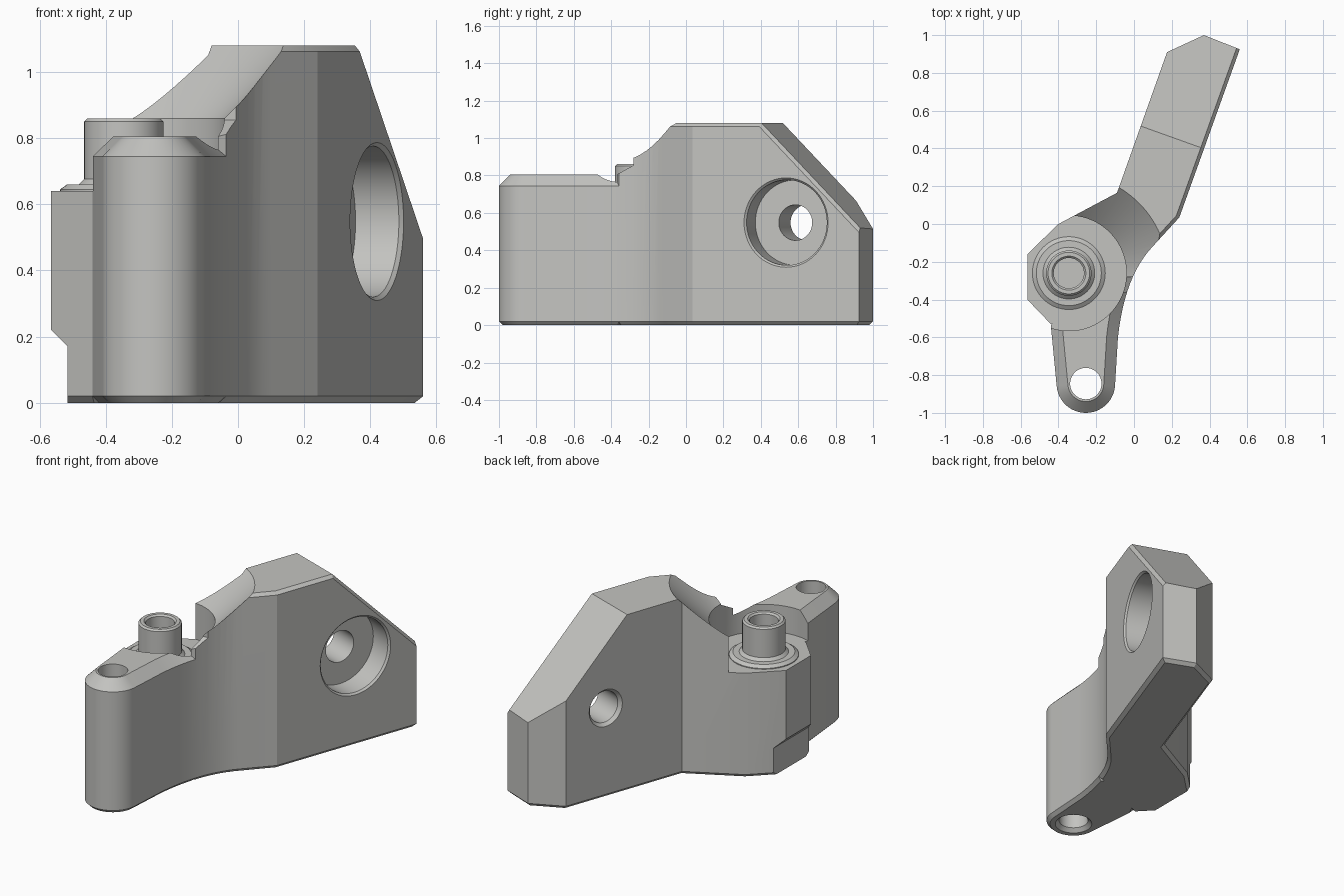
import bpy, bmesh, math
from mathutils import Matrix, Vector

if "Cube" in bpy.data.objects:
    bpy.data.objects.remove(bpy.data.objects["Cube"])

metal = bpy.data.materials.new("light_grey")
metal.diffuse_color = (0.55, 0.55, 0.53, 1)
metal.use_nodes = True
metal.node_tree.nodes["Principled BSDF"].inputs["Base Color"].default_value = metal.diffuse_color

# Direction along the slanted arm, and the normal of its wide side
ANG = math.radians(19.7)
D = Vector((math.sin(ANG), math.cos(ANG), 0))
N = Vector((math.cos(ANG), -math.sin(ANG), 0))
Z = Vector((0, 0, 1))
HUB = Vector((-0.345, -0.26, 0))
PIN = Vector((-0.255, -0.845, 0))


def frame(x, y, z, o=Vector((0, 0, 0))):
    m = Matrix((x, y, z)).transposed().to_4x4()
    m.translation = o
    return m


def inset(pts, w):
    # move every side of a counter-clockwise outline inwards by w
    out = []
    for i, p in enumerate(pts):
        p = Vector(p)
        a = (p - Vector(pts[i - 1])).normalized()
        b = (Vector(pts[(i + 1) % len(pts)]) - p).normalized()
        na, nb = Vector((-a.y, a.x)), Vector((-b.y, b.x))
        out.append(p + (na + nb) * (w / (1 + na.dot(nb))))
    return out


def loft(name, rings, matrix):
    bm = bmesh.new()
    vs = [[bm.verts.new(matrix @ Vector(p)) for p in r] for r in rings]
    n = len(vs[0])
    for a, b in zip(vs, vs[1:]):
        for i in range(n):
            j = (i + 1) % n
            bm.faces.new((a[i], a[j], b[j], b[i]))
    bm.faces.new(vs[0][::-1])
    bm.faces.new(vs[-1])
    bmesh.ops.recalc_face_normals(bm, faces=bm.faces)
    me = bpy.data.meshes.new(name)
    bm.to_mesh(me)
    bm.free()
    me.materials.append(metal)
    ob = bpy.data.objects.new(name, me)
    bpy.context.collection.objects.link(ob)
    return ob


def prism(name, pts, levels, matrix=Matrix()):
    return loft(name, [[(p[0], p[1], z) for p in inset(pts, w)] for z, w in levels], matrix)


def lathe(name, profile, matrix, n=64):
    return loft(name, [[(r * math.cos(k * math.tau / n), r * math.sin(k * math.tau / n), z)
                        for k in range(n)] for r, z in profile], matrix)


def combine(body, tool, op="DIFFERENCE"):
    m = body.modifiers.new("bool", "BOOLEAN")
    m.operation, m.object, m.solver = op, tool, "EXACT"
    bpy.context.view_layer.objects.active = body
    bpy.ops.object.modifier_apply(modifier=m.name)
    bpy.data.objects.remove(tool)


# Concave sweep shared by the front lobe and the arm
p0, p1, p2 = Vector((-0.085, -0.6)), Vector((-0.05, -0.275)), Vector((0.1, -0.118))
sweep = [p0 * (1 - t) ** 2 + p1 * 2 * t * (1 - t) + p2 * t * t
         for t in [i / 12 for i in range(13)]]

# Hub and slanted arm
arm_outline = [tuple(p) for p in sweep[5:]] + [
    (0.24, 0.035), (0.56, 0.925), (0.37, 1.0), (0.175, 0.91), (-0.09, 0.165),
    (-0.40, 0.0), (-0.565, -0.16), (-0.565, -0.40), (-0.44, -0.53)]
body = prism("bracket_body", arm_outline, [(0, 0.02), (0.02, 0), (1.08, 0)])

# Sloping end of the arm
combine(body, prism("end_cutter", [(0.5, 1.08), (1.3, 0.28), (1.3, 1.4), (0.18, 1.4)],
                    [(-1, 0), (1, 0)], frame(D, Z, N)))

# Thin chamfer along the upper edge of the arm's wide side
bm = bmesh.new()
bm.from_mesh(body.data)
edges = [e for e in bm.edges
         if all(v.co.dot(N) > 0.12 and v.co.z > 0.4 for v in e.verts)
         and (e.verts[0].co - e.verts[1].co).xy.length > 0.01]
bmesh.ops.bevel(bm, geom=edges, offset=0.018, segments=1, affect="EDGES")
bm.to_mesh(body.data)
bm.free()

# Lower the front of the body
combine(body, prism("front_cutter", [(-1.3, 0.805), (-0.37, 0.805), (-0.28, 0.855),
                                     (-0.28, 1.4), (-1.3, 1.4)],
                    [(-1, 0), (1, 0)], frame(Vector((0, 1, 0)), Z, Vector((1, 0, 0)))))

# Front lobe with a wide top chamfer
arc = [(PIN.x + 0.155 * math.cos(a), PIN.y + 0.155 * math.sin(a))
       for a in [math.radians(185 + 170 * i / 24) for i in range(25)]]
lobe_outline = [(-0.44, -0.54)] + arc + [tuple(p) for p in sweep[:6]] + [
    (-0.16, -0.25), (-0.35, -0.35)]
combine(body, prism("front_lobe", lobe_outline,
                    [(0, 0.02), (0.02, 0), (0.745, 0), (0.805, 0.06)]), "UNION")

# Round recess over the hub, opening into a conical scoop
combine(body, lathe("scoop_cutter", [(0.305, 0.64), (0.305, 0.86), (0.705, 1.26)],
                    Matrix.Translation(HUB), 96))

# Step under the hub's outer side
combine(body, prism("step_cutter", [(-0.7, -0.1), (-0.515, -0.1), (-0.515, 0.17), (-0.7, 0.355)],
                    [(-1, 0), (1, 0)], frame(Vector((1, 0, 0)), Z, Vector((0, -1, 0)))))

# Stepped collar and hollow boss
combine(body, lathe("boss", [(0.193, 0.5), (0.193, 0.645), (0.172, 0.66), (0.137, 0.66),
                             (0.12, 0.677), (0.12, 0.85), (0.11, 0.86)],
                    Matrix.Translation(HUB)), "UNION")
combine(body, lathe("boss_hole", [(0.08, 0.4), (0.08, 0.85), (0.1, 0.87)],
                    Matrix.Translation(HUB)))

# Vertical pin hole through the lobe
combine(body, lathe("pin_hole", [(0.115, -0.01), (0.083, 0.022), (0.083, 1.0)],
                    Matrix.Translation(PIN)))

# Counterbored cross hole through the arm
axis = frame(D, Z, N, D * 0.645 + Z * 0.548)
combine(body, lathe("cross_hole", [(0.125, -0.155), (0.095, -0.122), (0.095, 0.065),
                                   (0.228, 0.065), (0.228, 0.204), (0.25, 0.226)], axis))

# Smooth curved walls, keep edges crisp
for o in bpy.context.selected_objects:
    o.select_set(False)
body.select_set(True)
bpy.context.view_layer.objects.active = body
bpy.ops.object.shade_smooth_by_angle(angle=math.radians(20))
